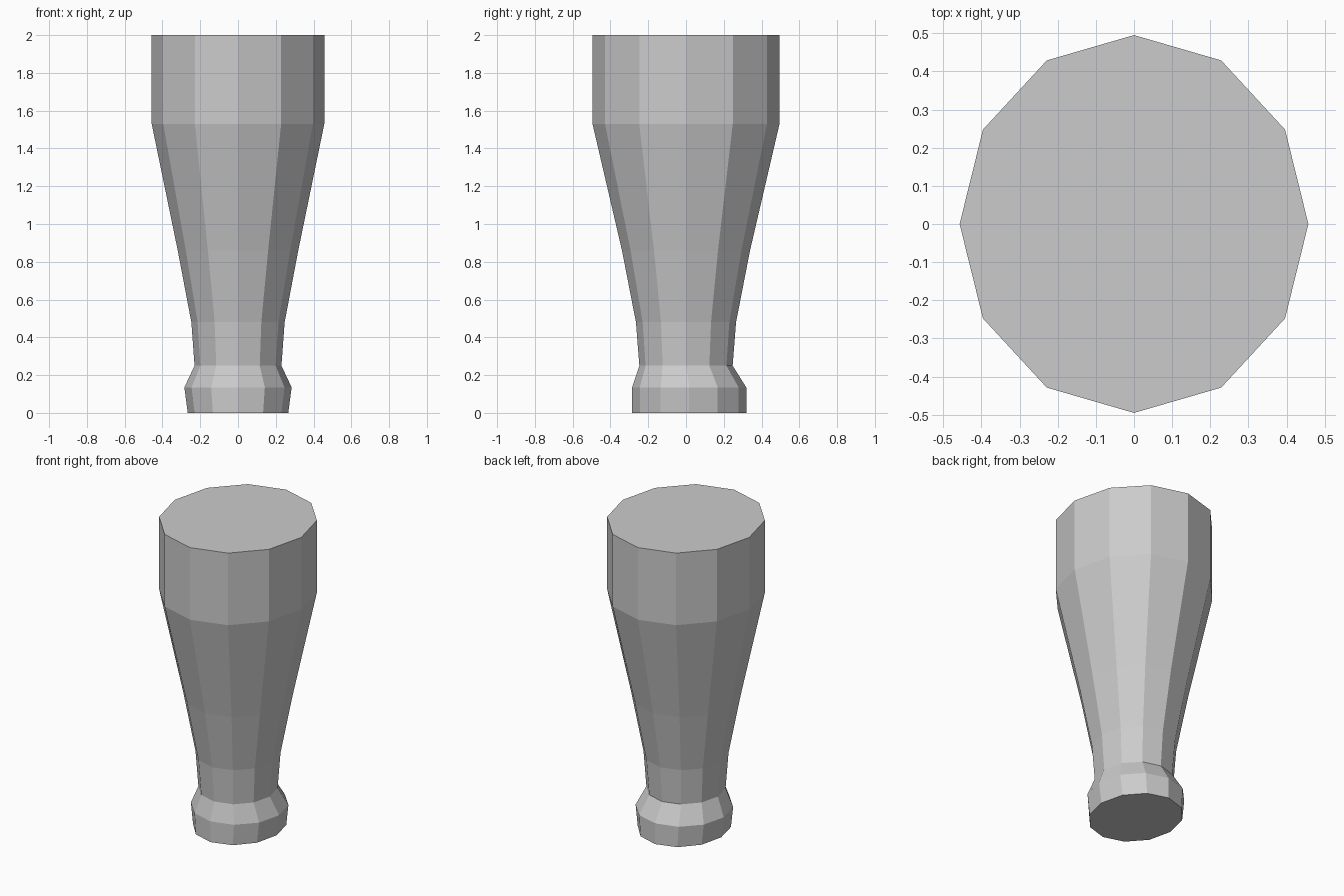
import bpy, bmesh, math

if "Cube" in bpy.data.objects:
    bpy.data.objects.remove(bpy.data.objects["Cube"])

SIDES = 12
# rings from bottom to top: height, x radius, y radius, y offset
RINGS = [
    (0.00, 0.266, 0.302, 0.017),
    (0.135, 0.284, 0.302, 0.017),
    (0.25, 0.230, 0.247, 0.0),
    (0.48, 0.247, 0.265, 0.0),
    (0.86, 0.319, 0.339, 0.0),
    (1.53, 0.457, 0.495, 0.0),
    (2.00, 0.457, 0.495, 0.0),
]

grey = bpy.data.materials.new("plain grey")
grey.diffuse_color = (0.6, 0.6, 0.6, 1.0)
grey.use_nodes = True
grey.node_tree.nodes["Principled BSDF"].inputs["Base Color"].default_value = grey.diffuse_color

# tapered leg: loft through the rings, closed top and bottom
bm = bmesh.new()
loops = []
for z, rx, ry, oy in RINGS:
    loops.append([bm.verts.new((rx * math.cos(math.tau * i / SIDES),
                                oy + ry * math.sin(math.tau * i / SIDES), z))
                  for i in range(SIDES)])
for lower, upper in zip(loops, loops[1:]):
    for i in range(SIDES):
        j = (i + 1) % SIDES
        bm.faces.new((lower[i], lower[j], upper[j], upper[i]))
bm.faces.new(loops[0][::-1])
bm.faces.new(loops[-1])
bmesh.ops.recalc_face_normals(bm, faces=bm.faces)

mesh = bpy.data.meshes.new("tapered_leg")
bm.to_mesh(mesh)
bm.free()
mesh.materials.append(grey)
leg = bpy.data.objects.new("tapered_leg", mesh)
bpy.context.collection.objects.link(leg)
